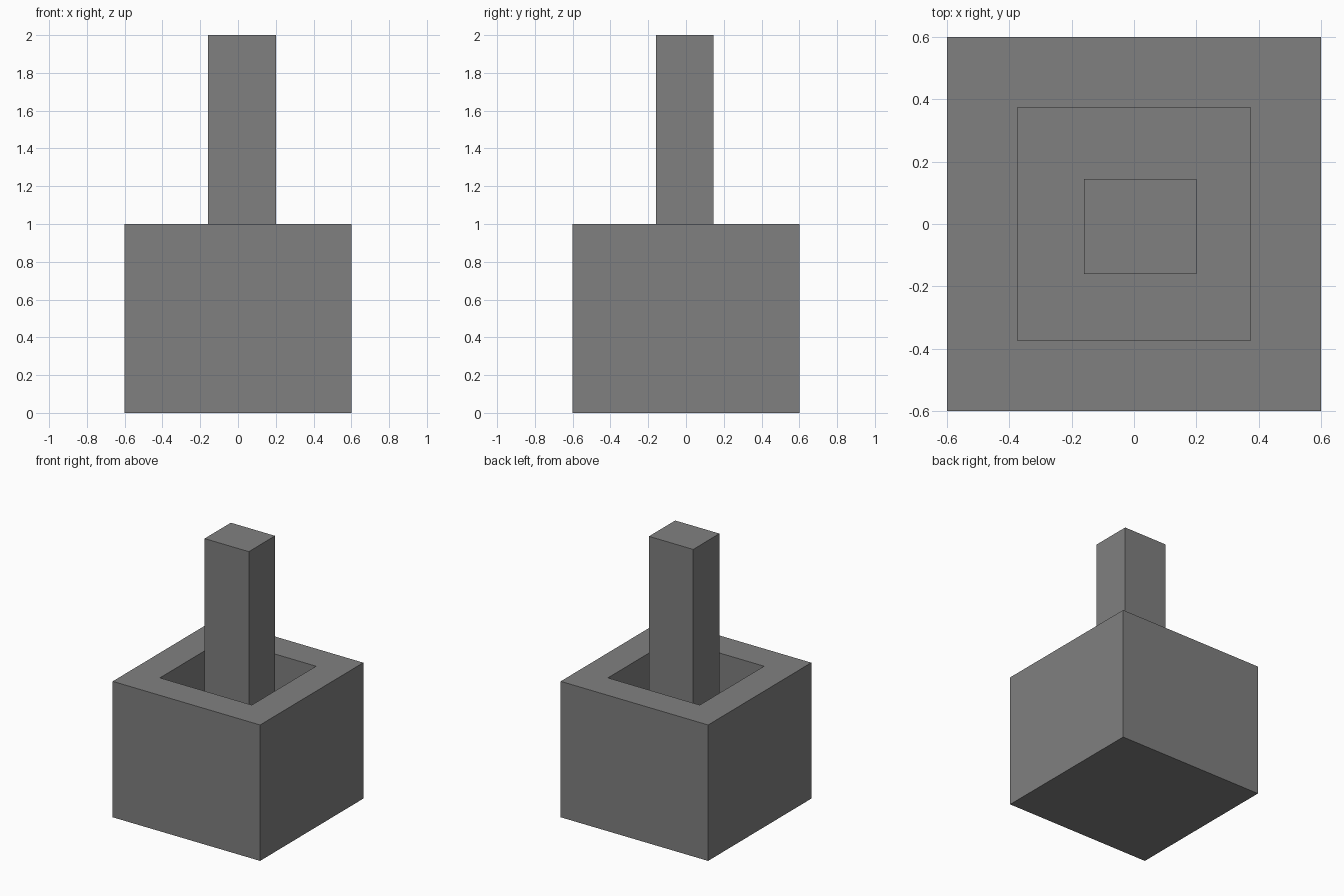
import bpy, bmesh

if "Cube" in bpy.data.objects:
    bpy.data.objects.remove(bpy.data.objects["Cube"])

grey = bpy.data.materials.new("mid_grey")
grey.diffuse_color = (0.216, 0.216, 0.216, 1)
grey.use_nodes = True
grey.node_tree.nodes["Principled BSDF"].inputs["Base Color"].default_value = grey.diffuse_color


def finish(name, bm):
    bmesh.ops.recalc_face_normals(bm, faces=bm.faces)
    me = bpy.data.meshes.new(name)
    bm.to_mesh(me)
    bm.free()
    me.materials.append(grey)
    ob = bpy.data.objects.new(name, me)
    bpy.context.collection.objects.link(ob)
    return ob


def box(lo, hi):
    bm = bmesh.new()
    bmesh.ops.create_cube(bm, size=1)
    for v in bm.verts:
        for i in range(3):
            v.co[i] = lo[i] if v.co[i] < 0 else hi[i]
    return bm


# Block with a deep square socket: inset the top face, then sink it
bm = box((-0.6, -0.6, 0), (0.6, 0.6, 1.0))
top = max(bm.faces, key=lambda f: f.calc_center_median().z)
bmesh.ops.inset_region(bm, faces=[top], thickness=0.32)
sunk = bmesh.ops.extrude_discrete_faces(bm, faces=[top])["faces"][0]
for v in sunk.verts:
    v.co.z = 0.01
finish("socket_block", bm)

# Square post standing loose in the socket, slightly off centre
finish("post", box((-0.16, -0.16, 0.01), (0.20, 0.145, 2.0)))
